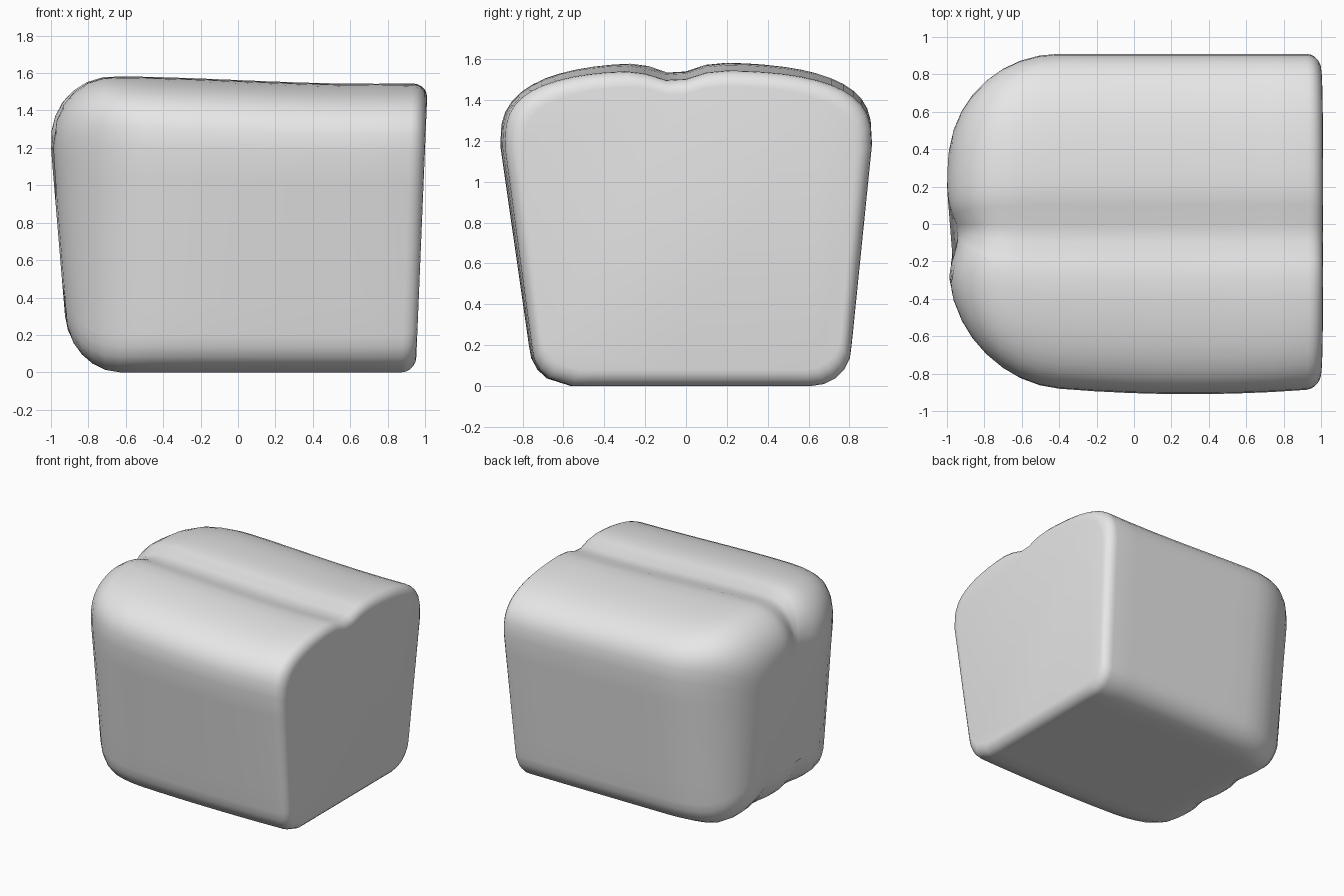
import bpy
import bmesh
import math

WIDTH = 0.91      # half width at the shoulders
SHOULDER = 1.2    # height where the crown begins
CROWN = 1.58      # height of the crown lobes
FOOT = 0.79       # half width near the base
FOOT_RADIUS = 0.2

cube = bpy.data.objects.get("Cube")
if cube:
    bpy.data.objects.remove(cube, do_unlink=True)


def make_material(name, colour):
    mat = bpy.data.materials.new(name)
    mat.use_nodes = True
    mat.diffuse_color = colour
    mat.node_tree.nodes["Principled BSDF"].inputs["Base Color"].default_value = colour
    return mat


def steps(start, end, count):
    """Evenly spaced values, both ends included."""
    return [start + (end - start) * i / count for i in range(count + 1)]


def crown_height(y):
    """Broad rounded crown with a crease along it."""
    dome = (1 - abs(y / WIDTH) ** 3) ** (1 / 3)
    crease = 0.055 * math.exp(-((y + 0.06) / 0.13) ** 2)
    return SHOULDER + (CROWN - SHOULDER) * dome - crease


def loaf_profile():
    """Closed cross-section as (y, z) pairs."""
    flat = FOOT - FOOT_RADIUS
    floor = [(y, 0) for y in steps(-flat, flat, 12)]
    corner = [(flat + FOOT_RADIUS * math.sin(a), FOOT_RADIUS * (1 - math.cos(a)))
              for a in steps(0, math.pi / 2, 5)]
    wall = [(FOOT + (WIDTH - FOOT) * t, FOOT_RADIUS + (SHOULDER - FOOT_RADIUS) * t)
            for t in steps(0, 1, 6)]
    side = corner[1:] + wall[1:]
    crown = [(y, crown_height(y))
             for y in (WIDTH * math.sin(a) for a in steps(math.pi / 2, -math.pi / 2, 28))]
    mirrored = [(-y, z) for y, z in reversed(side)]
    section = floor + side + crown[1:-1] + mirrored[:-1]
    # The base sits slightly toward the back
    return [(y + 0.025 * max(0, 1 - z / SHOULDER), z) for y, z in section]


def rounding(distance, radius):
    """Inset of a round corner at a distance from the end."""
    u = max(0, 1 - distance / radius)
    return radius * (1 - math.sqrt(1 - u * u))


def place(x, y, z):
    """Lean the ends in toward the base and dent the rounded end."""
    lean = 0.1 if x < 0 else 0.05
    px = x * (1 - lean * (1 - z / SHOULDER))
    end = min(1, max(0, (-0.7 - x) * 4))
    if z > 0.9:
        px += end * 0.06 * min(1, (z - 0.9) * 3) * math.exp(-((y + 0.07) / 0.14) ** 2)
    if z < 0.5 and abs(y) < 0.45:
        wave = 0.5 + 0.5 * math.cos(math.tau * (y + 0.15) / 0.4)
        px += end * 0.045 * wave * (1 - 2 * z)
    return px, y, z


def loaf_ring(bm, x, profile):
    """One cross-section, shrunk where the ends round off."""
    heel, cut = 1 + x, 1 - x
    sharp = rounding(cut, 0.08)
    plan = rounding(heel, 0.6) + sharp
    back = WIDTH - plan
    front = back - 0.06 * (x - 0.3) ** 2
    top = CROWN - 0.015 - 0.02 * math.sin(2.2 * x) - rounding(heel, 0.36) - sharp
    low = rounding(heel, 0.3) + sharp
    verts = []
    for y, z in profile:
        # Plan corners are tighter near the base
        scale = (front if y < 0 else back) / WIDTH
        scale **= 0.65 + 0.35 * min(1, z / SHOULDER)
        verts.append(bm.verts.new(place(x, y * scale, low + z * (top - low) / CROWN)))
    return verts


# Stations: round heel, straight body, tight edge at the cut face
heel_x = [-1 + 0.6 * (1 - math.cos(a)) for a in steps(0, math.pi / 2, 9)]
body_x = steps(-0.4, 0.92, 7)
cut_x = [0.92 + 0.08 * math.sin(a) for a in steps(0, math.pi / 2, 5)]

# Loaf body
bm = bmesh.new()
section = loaf_profile()
rings = [loaf_ring(bm, x, section) for x in heel_x + body_x[1:] + cut_x[1:]]
for a, b in zip(rings, rings[1:]):
    for i in range(len(section)):
        bm.faces.new((a[i - 1], a[i], b[i], b[i - 1]))
for end in (rings[0], rings[-1]):
    bm.faces.new(end)
bmesh.ops.recalc_face_normals(bm, faces=bm.faces)
for face in bm.faces:
    face.smooth = True
mesh = bpy.data.meshes.new("bread_loaf")
bm.to_mesh(mesh)
bm.free()
mesh.materials.append(make_material("plain grey", (0.8, 0.8, 0.8, 1)))
loaf = bpy.data.objects.new("bread_loaf", mesh)
bpy.context.collection.objects.link(loaf)
